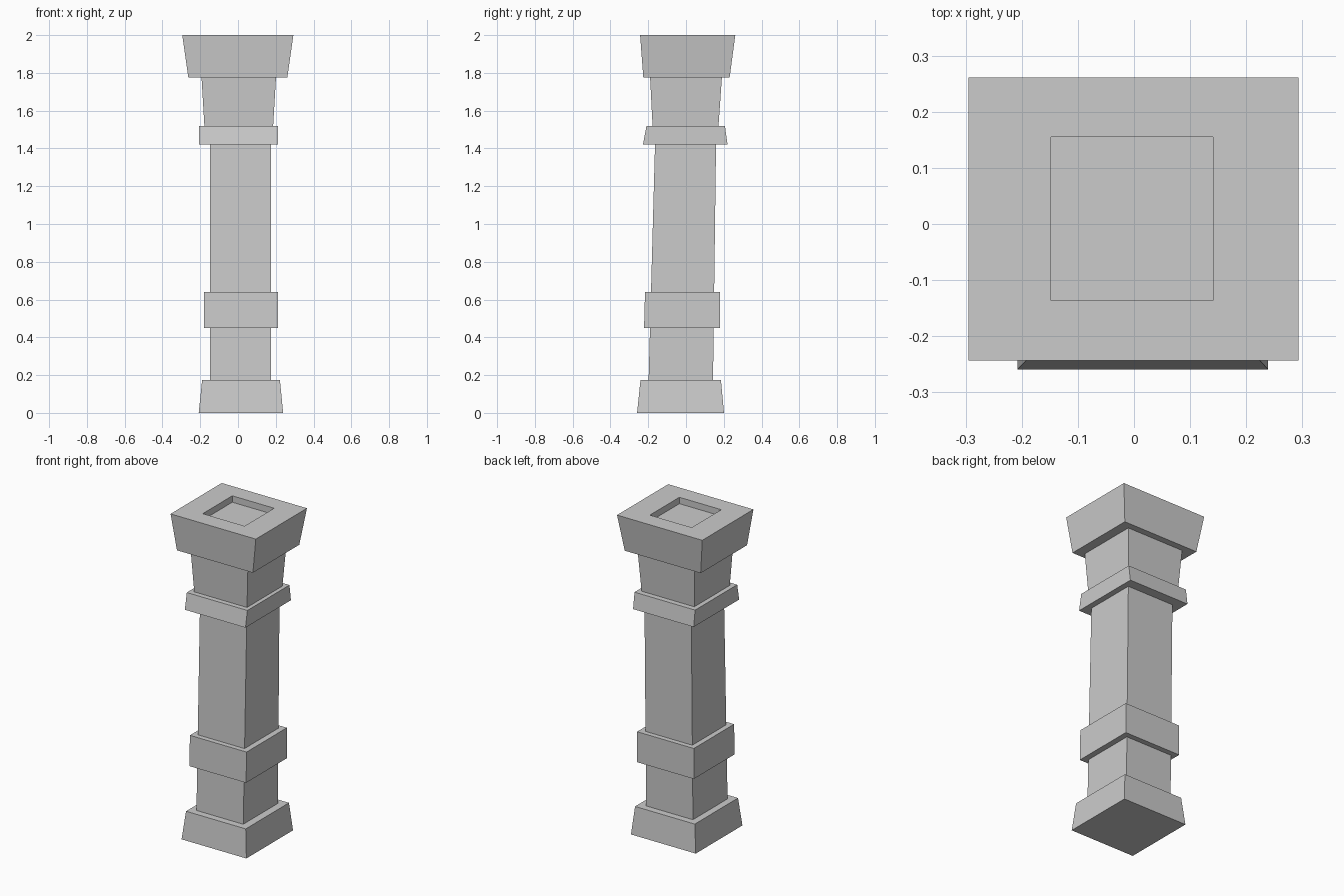
import bpy
import bmesh

cube = bpy.data.objects.get("Cube")
if cube:
    bpy.data.objects.remove(cube, do_unlink=True)

stone = bpy.data.materials.new("grey_stone")
stone.use_nodes = True
colour = (0.6, 0.6, 0.6, 1)
stone.diffuse_color = colour
stone.node_tree.nodes["Principled BSDF"].inputs["Base Color"].default_value = colour


def loft(name, sections, cap_start=False, cap_end=False):
    """Join rectangular sections (left, right, front, back, height) into a flat-sided part."""
    bm = bmesh.new()
    rings = []
    for x0, x1, y0, y1, z in sections:
        corners = ((x0, y0), (x1, y0), (x1, y1), (x0, y1))
        rings.append([bm.verts.new((x, y, z)) for x, y in corners])
    for low, high in zip(rings, rings[1:]):
        for i in range(4):
            j = (i + 1) % 4
            bm.faces.new((low[i], low[j], high[j], high[i]))
    if cap_start:
        bm.faces.new(rings[0][::-1])
    if cap_end:
        bm.faces.new(rings[-1])
    mesh = bpy.data.meshes.new(name)
    bm.to_mesh(mesh)
    bm.free()
    mesh.materials.append(stone)
    part = bpy.data.objects.new(name, mesh)
    bpy.context.collection.objects.link(part)
    return part


def shaft(z):
    """Section of the slightly leaning shaft at a height."""
    t = (z - base_top) / (collar_low - base_top)
    return (-0.148, 0.175, -0.198 + 0.034 * t, 0.143 + 0.016 * t, z)


base_top, band_low, band_high = 0.173, 0.45, 0.64
collar_low, collar_high, capital_low, top = 1.42, 1.52, 1.775, 2.0
neck_low = (-0.178, 0.186, -0.177, 0.172, collar_high)
neck_high = (-0.193, 0.201, -0.19, 0.19, capital_low)

# Flared foot, ending in the ledge around the shaft
loft("base", [(-0.208, 0.239, -0.259, 0.201, 0),
              (-0.19, 0.222, -0.241, 0.185, base_top),
              shaft(base_top)], cap_start=True)

# Plain shaft below and above the band
loft("lower_shaft", [shaft(base_top), shaft(band_low)])
loft("upper_shaft", [shaft(band_high), shaft(collar_low)])

# Square band and sloping collar, each with its ledges
loft("band", [shaft(band_low),
              (-0.18, 0.211, -0.222, 0.18, band_low),
              (-0.18, 0.211, -0.217, 0.18, band_high),
              shaft(band_high)])
loft("collar", [shaft(collar_low),
                (-0.207, 0.211, -0.228, 0.22, collar_low),
                (-0.207, 0.211, -0.209, 0.206, collar_high),
                neck_low])

# Flaring neck
loft("neck", [neck_low, neck_high])

# Capital with a shallow square pocket in its top
pocket = (-0.148, 0.141, -0.136, 0.155)
loft("capital", [neck_high,
                 (-0.263, 0.261, -0.226, 0.231, capital_low),
                 (-0.295, 0.293, -0.243, 0.261, top),
                 (*pocket, top),
                 (*pocket, top - 0.04)], cap_end=True)
